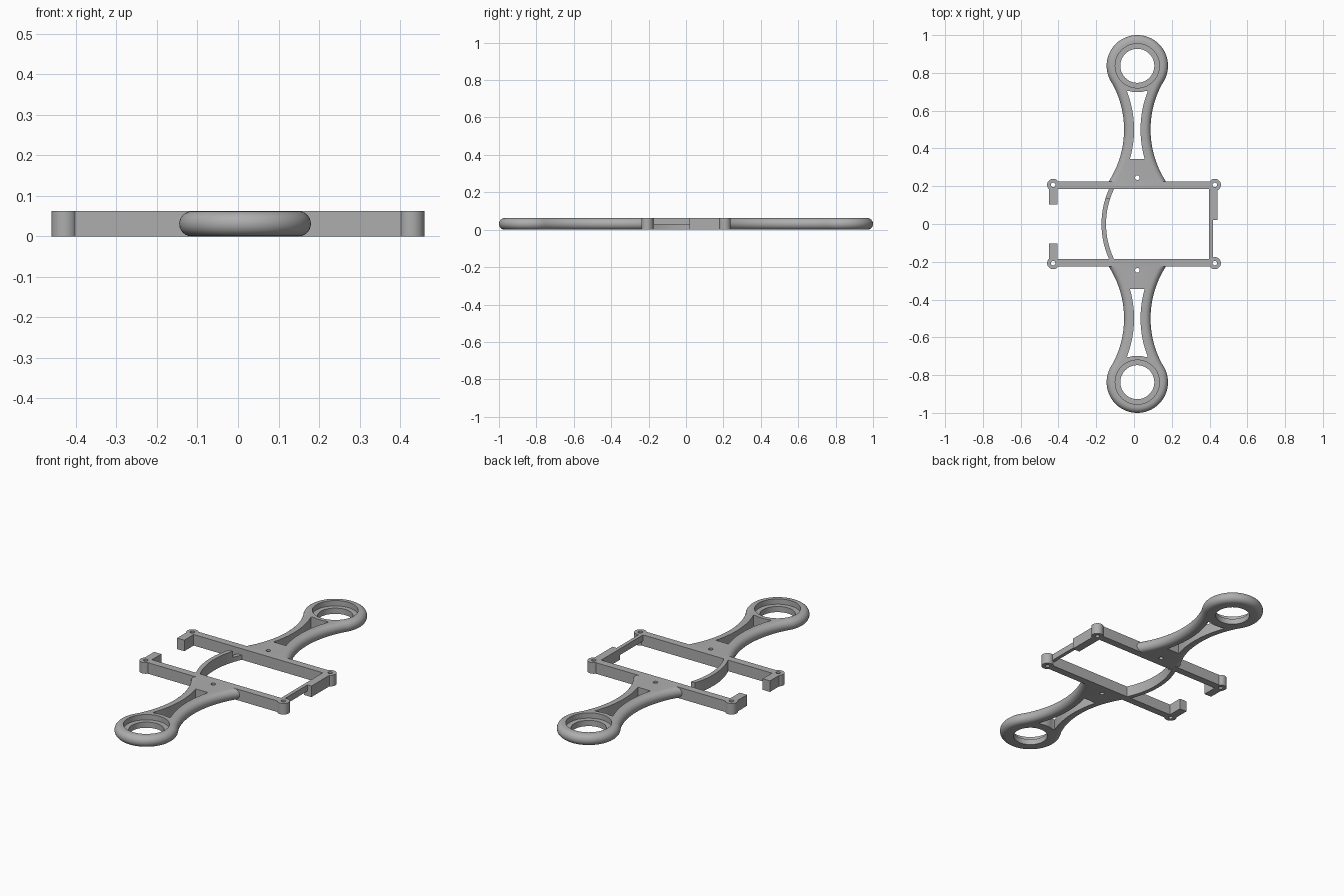
import bpy, bmesh, math
from mathutils import Matrix

if "Cube" in bpy.data.objects:
    bpy.data.objects.remove(bpy.data.objects["Cube"], do_unlink=True)

H = 0.062                 # overall thickness
AX = 0.0175               # x of the arm centre line
RING_Y, RING_R = 0.8375, 0.1625
NECK_Y, NECK_D, NECK_R = 0.5, 0.576, 0.506
END_Y = 0.2

grey = bpy.data.materials.new("plain grey")
grey.use_nodes = True
grey.diffuse_color = (0.42, 0.42, 0.42, 1)
grey.node_tree.nodes["Principled BSDF"].inputs["Base Color"].default_value = grey.diffuse_color


def make(name, bm):
    bmesh.ops.recalc_face_normals(bm, faces=bm.faces)
    me = bpy.data.meshes.new(name)
    bm.to_mesh(me)
    bm.free()
    me.materials.append(grey)
    ob = bpy.data.objects.new(name, me)
    bpy.context.collection.objects.link(ob)
    return ob


def loft(name, layers):
    """Closed solid through (points, z) layers of equal point count."""
    bm = bmesh.new()
    rings = [[bm.verts.new((x, y, z)) for x, y in pts] for pts, z in layers]
    for a, b in zip(rings, rings[1:]):
        for i in range(len(a)):
            j = (i + 1) % len(a)
            bm.faces.new((a[i], a[j], b[j], b[i]))
    bm.faces.new(rings[0])
    bm.faces.new(rings[-1])
    return make(name, bm)


def prism(name, pts, z0=0, z1=H):
    return loft(name, [(pts, z0), (pts, z1)])


def box(name, x0, x1, y0, y1, z0=0, z1=H):
    return prism(name, [(x0, y0), (x1, y0), (x1, y1), (x0, y1)], z0, z1)


def disc(name, x, y, r, z0=0, z1=H, n=48):
    angles = [math.tau * i / n for i in range(n)]
    return prism(name, [(x + r * math.cos(a), y + r * math.sin(a)) for a in angles], z0, z1)


def cut(ob, cutters):
    for c in cutters:
        c.hide_render = True
        mod = ob.modifiers.new("cut", "BOOLEAN")
        mod.object, mod.operation, mod.solver = c, "DIFFERENCE", "EXACT"
    bpy.context.view_layer.update()
    graph = bpy.context.evaluated_depsgraph_get()
    me = bpy.data.meshes.new_from_object(ob.evaluated_get(graph))
    ob.modifiers.clear()
    ob.data = me
    for c in cutters:
        bpy.data.objects.remove(c, do_unlink=True)


def smooth(ob):
    bpy.ops.object.select_all(action="DESELECT")
    ob.select_set(True)
    bpy.context.view_layer.objects.active = ob
    bpy.ops.object.shade_smooth_by_angle(angle=math.radians(30))


def steps(a, b, n):
    return [a + (b - a) * i / n for i in range(n + 1)]


def arm_outline(inset):
    """Ring arc flowing into a concave neck, offset inwards by inset."""
    tangent = math.atan2(RING_Y - NECK_Y, NECK_D)
    r, big = RING_R - inset, NECK_R + inset
    side = [(r * math.cos(a), RING_Y + r * math.sin(a))
            for a in steps(math.pi / 2, -tangent, 28)]
    end = -math.asin((NECK_Y - END_Y) / big)
    side += [(NECK_D - big * math.cos(a), NECK_Y + big * math.sin(a))
             for a in steps(tangent, end, 24)[1:]]
    return side + [(-x, y) for x, y in reversed(side[1:])]


def slot_outline():
    """Waisted opening between the rails, rounded at the ring end."""
    big, ring, low = NECK_R + 0.053, 0.14, 0.345
    side = [(NECK_D - math.sqrt(big ** 2 - (y - NECK_Y) ** 2), y)
            for y in steps(low, 0.703, 14)]
    w = side[-1][0]
    top = [(x, RING_Y - math.sqrt(ring ** 2 - x * x)) for x in steps(w, -w, 8)[1:-1]]
    return side + top + [(-x, y) for x, y in reversed(side)]


# Two arms with round outer edges, ring seat, slot and screw hole
for name, turn in (("back_arm", 0), ("front_arm", math.pi)):
    half = H / 2
    layers = [(arm_outline(half * (1 - math.cos(t))), half + half * math.sin(t))
              for t in steps(-math.pi / 2, math.pi / 2, 12)]
    arm = loft(name, layers)
    cut(arm, [
        disc("ring_hole", 0, RING_Y, 0.09, -1, 1, 64),
        disc("ring_seat", 0, RING_Y, 0.117, 0.032, 1, 64),
        prism("slot", slot_outline(), -1, 1),
        disc("screw_hole", 0, 0.245, 0.012, -1, 1, 24),
    ])
    arm.data.transform(Matrix.Translation((AX, 0, 0)) @ Matrix.Rotation(turn, 4, "Z"))
    smooth(arm)

# Cross bars, corner bosses and open-side tabs
for name, s in (("back", 1), ("front", -1)):
    box(name + "_cross_bar", -0.41, 0.41, *sorted((s * 0.185, s * 0.226)))
    box(name + "_tab", -0.45, -0.405, *sorted((s * 0.102, s * 0.187)))
    for side, x in (("left", 0.428), ("right", -0.428)):
        boss = disc(f"{name}_{side}_boss", x, s * 0.207, 0.032)
        cut(boss, [disc("boss_hole", x, s * 0.207, 0.012, -1, 1, 24)])
        smooth(boss)

# Closed side: thin raised strip and full-height block
box("side_strip", 0.397, 0.417, -0.19, 0.02, 0.027, H)
box("side_block", 0.397, 0.442, 0.02, 0.187)


# Curved brace between the bars, lowered near the back bar
def brace(name, y0, y1, top):
    cx, outer, inner = 0.278, 0.45, 0.426
    edge = lambda r, ys: [(cx - math.sqrt(r * r - y * y), y) for y in ys]
    ys = steps(y0, y1, 20)
    smooth(prism(name, edge(outer, ys) + edge(inner, ys[::-1]), 0, top))


brace("curved_brace", -0.19, 0.135, H)
brace("curved_brace_notch", 0.135, 0.19, 0.027)
